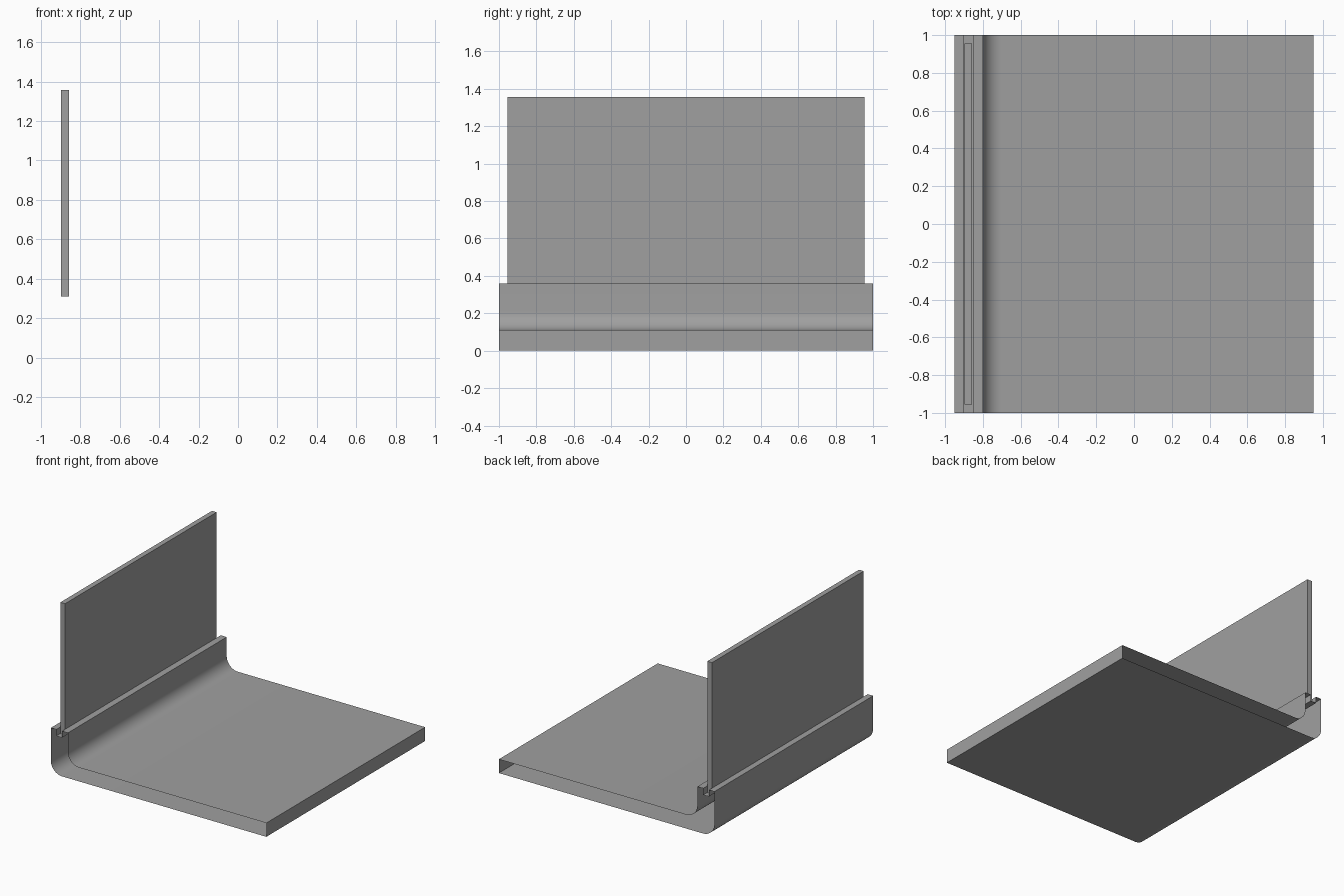
import bpy
import bmesh
import math

cube = bpy.data.objects.get("Cube")
if cube:
    bpy.data.objects.remove(cube, do_unlink=True)

# Single grey material
grey = bpy.data.materials.new("mid grey")
grey.use_nodes = True
colour = (0.35, 0.35, 0.35, 1)
grey.diffuse_color = colour
grey.node_tree.nodes["Principled BSDF"].inputs["Base Color"].default_value = colour


def finish(name, bm):
    mesh = bpy.data.meshes.new(name)
    bm.to_mesh(mesh)
    bm.free()
    mesh.materials.append(grey)
    obj = bpy.data.objects.new(name, mesh)
    bpy.context.collection.objects.link(obj)
    return obj


def arc(cx, cz, radius, start, end, steps=12):
    angles = [math.radians(start + (end - start) * i / steps) for i in range(steps + 1)]
    return [(cx + radius * math.cos(a), cz + radius * math.sin(a)) for a in angles]


# Main dimensions
left, right, half_depth = -0.95, 0.95, 1.0
plate_top, lip_top, lip_inner = 0.11, 0.36, -0.80
groove_left, groove_right, groove_floor = -0.902, -0.852, 0.308
radius = 0.1

# Side profile of the bent base with its grooved lip, counterclockwise
profile = arc(left + radius, radius, radius, 180, 270)
profile += [(right, 0), (right, plate_top)]
profile += arc(lip_inner + radius, plate_top + radius, radius, 270, 180)
profile += [(lip_inner, lip_top), (groove_right, lip_top),
            (groove_right, groove_floor), (groove_left, groove_floor),
            (groove_left, lip_top), (left, lip_top)]

# Base: an extruded shell, open at both ends
bm = bmesh.new()
front = [bm.verts.new((x, -half_depth, z)) for x, z in profile]
back = [bm.verts.new((x, half_depth, z)) for x, z in profile]
for i in range(len(profile)):
    j = (i + 1) % len(profile)
    bm.faces.new((front[i], back[i], back[j], front[j]))
base = finish("grooved_base", bm)

# Rounded bends are smooth, corners stay sharp
bpy.ops.object.select_all(action="DESELECT")
base.select_set(True)
bpy.context.view_layer.objects.active = base
bpy.ops.object.shade_smooth_by_angle(angle=math.radians(30))

# Upright panel standing in the groove
bm = bmesh.new()
bmesh.ops.create_cube(bm, size=1)
bmesh.ops.scale(bm, verts=bm.verts, vec=(0.041, 1.91, 1.047))
bmesh.ops.translate(bm, verts=bm.verts, vec=(-0.8775, 0, 0.8335))
finish("upright_panel", bm)
